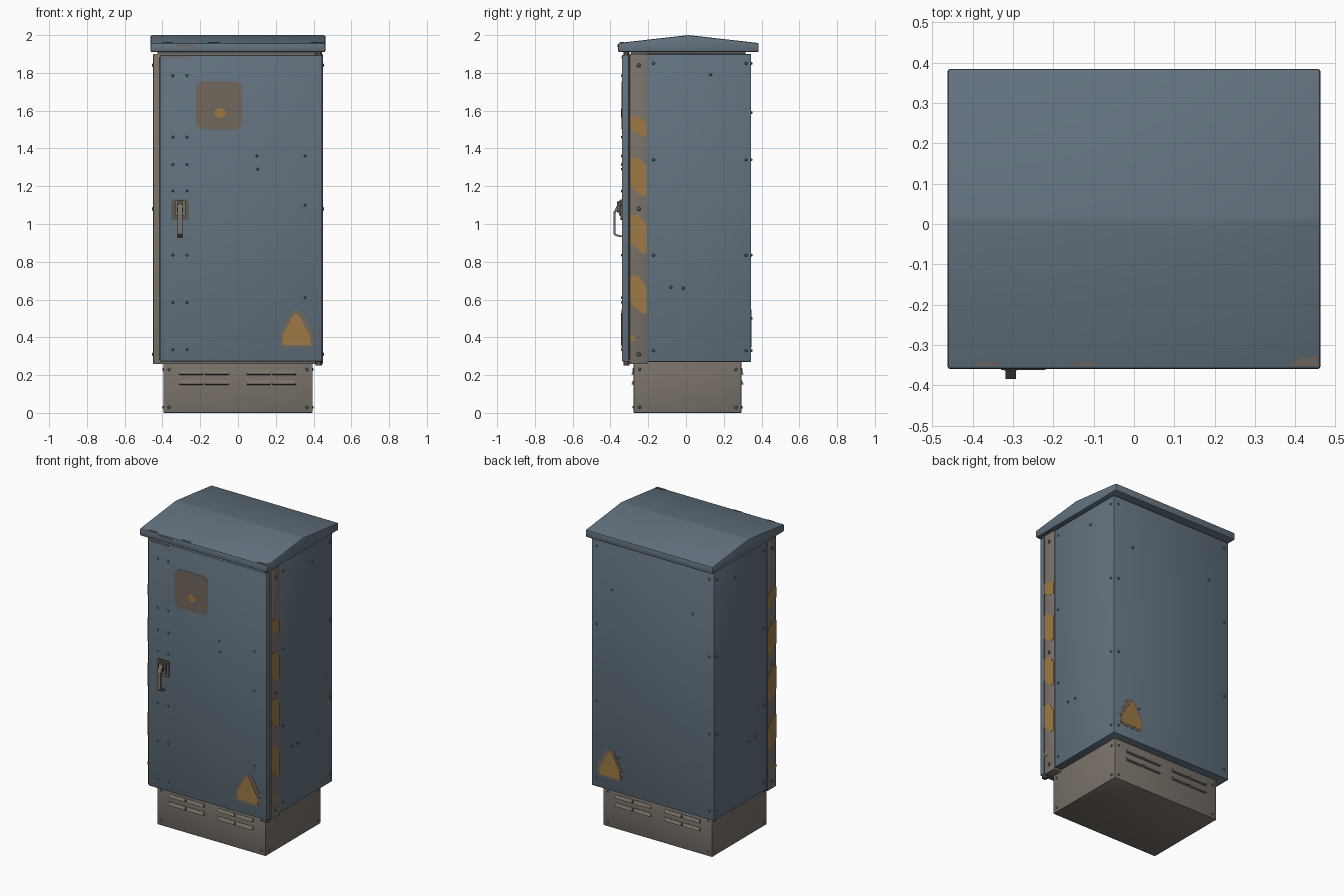
import bpy, bmesh, math
from mathutils import Matrix, Vector

if "Cube" in bpy.data.objects:
    bpy.data.objects.remove(bpy.data.objects["Cube"])


def material(name, rgb):
    m = bpy.data.materials.new(name)
    m.diffuse_color = (*rgb, 1)
    m.use_nodes = True
    m.node_tree.nodes["Principled BSDF"].inputs["Base Color"].default_value = m.diffuse_color
    return m


BLUE = material("blue grey paint", (0.125, 0.170, 0.212))
GREY = material("warm grey metal", (0.195, 0.170, 0.145))
PATCH = material("faded brown patch", (0.170, 0.135, 0.110))
ORANGE = material("faded orange", (0.340, 0.195, 0.060))
DARK = material("dark metal", (0.105, 0.095, 0.085))


def finish(name, bm, mat, smooth=True):
    bmesh.ops.recalc_face_normals(bm, faces=bm.faces)
    me = bpy.data.meshes.new(name)
    bm.to_mesh(me)
    bm.free()
    ob = bpy.data.objects.new(name, me)
    bpy.context.collection.objects.link(ob)
    me.materials.append(mat)
    if smooth:
        bpy.ops.object.select_all(action='DESELECT')
        ob.select_set(True)
        bpy.context.view_layer.objects.active = ob
        bpy.ops.object.shade_smooth_by_angle(angle=math.radians(35))
    return ob


def add_prism(bm, pts, place, w0, w1):
    """Extrude outline (u, v) from w0 to w1; place maps (u, v, w) to space."""
    lo = [bm.verts.new(place(u, v, w0)) for u, v in pts]
    hi = [bm.verts.new(place(u, v, w1)) for u, v in pts]
    bm.faces.new(lo)
    bm.faces.new(hi)
    for i in range(len(pts)):
        j = (i + 1) % len(pts)
        bm.faces.new((lo[i], lo[j], hi[j], hi[i]))


def prism(name, pts, place, w0, w1, mat, bevel=0.0):
    bm = bmesh.new()
    add_prism(bm, pts, place, w0, w1)
    if bevel:
        bmesh.ops.bevel(bm, geom=bm.edges[:], offset=bevel, segments=2,
                        profile=0.5, affect='EDGES')
    return finish(name, bm, mat, bevel > 0)


def rect(u0, u1, v0, v1, c=0.0):
    if not c:
        return [(u0, v0), (u1, v0), (u1, v1), (u0, v1)]
    return [(u0 + c, v0), (u1 - c, v0), (u1, v0 + c), (u1, v1 - c),
            (u1 - c, v1), (u0 + c, v1), (u0, v1 - c), (u0, v0 + c)]


# Placement on each side: w is the distance outwards
UP = lambda u, v, w: (u, v, w)
FRONT = lambda u, v, w: (u, -w, v)
BACK = lambda u, v, w: (u, w, v)
RIGHT = lambda u, v, w: (w, u, v)
LEFT = lambda u, v, w: (-w, u, v)
ROOF_SLOPE = lambda u, v, w: (u, v, 1.96 + 0.108 * (v + 0.36) + w)


def bolts(name, spots, place, w, mat, r=0.008, h=0.006):
    bm = bmesh.new()
    n = Vector(place(0, 0, 1)).normalized()
    rot = n.to_track_quat('Z', 'Y').to_matrix().to_4x4()
    for u, v in spots:
        bmesh.ops.create_cone(
            bm, cap_ends=True, segments=8, radius1=r, radius2=r * 0.6, depth=h,
            matrix=Matrix.Translation(place(u, v, w + h / 2)) @ rot)
    finish(name, bm, mat, False)


# Plinth, body, neck, frame and door
prism("plinth", rect(-0.395, 0.395, -0.277, 0.293), UP, 0, 0.30, GREY, 0.004)
prism("cabinet_body", rect(-0.445, 0.445, -0.207, 0.345), UP, 0.27, 1.90, BLUE, 0.005)
prism("roof_neck", rect(-0.425, 0.425, -0.29, 0.315), UP, 1.88, 1.925, DARK)
prism("door_frame", rect(-0.449, 0.449, -0.298, -0.204), UP, 0.258, 1.90, GREY, 0.003)
prism("door_seal", rect(-0.418, 0.435, 0.28, 1.885), FRONT, 0.29, 0.306, DARK)
prism("door", rect(-0.414, 0.446, 0.272, 1.895), FRONT, 0.302, 0.34, BLUE, 0.006)

# Gabled roof
prism("roof", [(-0.36, 1.91), (0.385, 1.91), (0.385, 1.958), (0.0125, 2.0), (-0.36, 1.958)],
      RIGHT, -0.463, 0.463, BLUE, 0.008)

# Door hinge pins
for tag, z0, z1 in (("lower", 0.25, 0.275), ("upper", 1.885, 1.91)):
    prism(tag + "_hinge", rect(0.41, 0.445, -0.332, -0.300, 0.009), UP, z0, z1, DARK)

# Plinth louvres on front and back
for tag, place, w in (("front", FRONT, 0.277), ("back", BACK, 0.293)):
    bm = bmesh.new()
    for x in (-0.247, -0.113, 0.110, 0.244):
        for z in (0.213, 0.16):
            across = lambda u, v, t, x=x, z=z: place(x + t, z + v, w + u)
            add_prism(bm, [(-0.002, 0.012), (0.003, 0.012), (0.012, -0.008), (-0.002, -0.012)],
                      across, -0.062, 0.062)
    finish(tag + "_louvres", bm, GREY, False)

# Handle: back plate, lock block and bent pull bar
hx = -0.306
prism("handle_plate", rect(hx - 0.045, hx + 0.045, 1.02, 1.13, 0.008), FRONT, 0.338, 0.346, DARK)
prism("handle_recess_rim", rect(hx - 0.027, hx + 0.027, 1.045, 1.125, 0.006), FRONT, 0.345, 0.354, GREY)
prism("handle_lock", rect(hx - 0.016, hx + 0.016, 1.06, 1.12, 0.006), FRONT, 0.35, 0.364, DARK)
prism("handle_pull",
      [(-0.34, 1.105), (-0.362, 1.105), (-0.385, 1.06), (-0.385, 0.947), (-0.372, 0.936),
       (-0.338, 0.929), (-0.338, 0.938), (-0.368, 0.946), (-0.374, 0.953),
       (-0.374, 1.055), (-0.355, 1.09), (-0.34, 1.09)],
      RIGHT, hx - 0.013, hx + 0.013, GREY)

# Striped edge strips on both sides of the frame
stripes = ((1.57, 1.54, 1.50, 1.465), (1.35, 1.31, 1.195, 1.15),
           (1.05, 0.995, 0.90, 0.845), (0.73, 0.66, 0.58, 0.525))
for tag, place in (("right", RIGHT), ("left", LEFT)):
    bm = bmesh.new()
    for a, b, c, d in stripes:
        add_prism(bm, [(-0.295, a), (-0.25, a - 0.003), (-0.208, b), (-0.208, d),
                       (-0.235, d + 0.003), (-0.295, c)], place, 0.447, 0.4505)
    add_prism(bm, rect(-0.295, -0.27, 0.38, 0.41, 0.006), place, 0.447, 0.4505)
    finish(tag + "_warning_stripes", bm, ORANGE, False)
    bolts(tag + "_strip_bolts", [(-0.25, z) for z in (1.84, 1.08, 0.31)], place, 0.449, GREY, 0.011)
    # Side panel and plinth bolts
    grid = [(y, z) for y in (-0.172, 0.318) for z in (1.85, 1.34, 0.835, 0.33)]
    bolts(tag + "_side_bolts", grid + [(0.13, 1.79), (-0.08, 0.665), (-0.015, 0.66)],
          place, 0.445, BLUE)
    bolts(tag + "_plinth_bolts", [(y, z) for y in (-0.245, 0.265) for z in (0.03, 0.23)],
          place, 0.395, GREY)

# Door, back and plinth bolts
bolts("door_bolts",
      [(x, z) for x in (-0.345, -0.27) for z in (1.785, 1.46, 1.315, 1.175, 0.835, 0.585, 0.335)]
      + [(0.355, 1.36), (0.355, 1.10), (0.355, 0.61), (0.10, 1.36), (0.105, 1.29)],
      FRONT, 0.34, BLUE, 0.007, 0.005)
bolts("back_bolts",
      [(x, z) for x in (-0.41, 0.41) for z in (1.85, 1.34, 0.835, 0.33)]
      + [(0.30, 1.59), (-0.29, 1.59), (0.25, 0.5)], BACK, 0.345, BLUE)
for tag, place, w in (("front", FRONT, 0.277), ("back", BACK, 0.293)):
    bolts(tag + "_plinth_bolts", [(x, z) for x in (-0.365, 0.365) for z in (0.03, 0.23)],
          place, w, GREY)

# Faded square patch with a worn spot
prism("square_patch", rect(-0.222, 0.02, 1.50, 1.755, 0.025), FRONT, 0.338, 0.3415, PATCH)
prism("worn_spot", rect(-0.125, -0.065, 1.565, 1.612, 0.016), FRONT, 0.339, 0.343, ORANGE)

# Faded triangles on door and back
outer = [(0.24, 0.345), (0.385, 0.345), (0.40, 0.37), (0.395, 0.43), (0.345, 0.53),
         (0.31, 0.547), (0.28, 0.53), (0.225, 0.42), (0.22, 0.365)]
inner = [(0.235, 0.36), (0.383, 0.36), (0.385, 0.40), (0.33, 0.505), (0.308, 0.53),
         (0.285, 0.505), (0.235, 0.41)]
for tag, place, w in (("door", FRONT, 0.34), ("back", BACK, 0.345)):
    prism(tag + "_triangle_border", outer, place, w - 0.002, w + 0.0015, PATCH)
    prism(tag + "_triangle", inner, place, w - 0.001, w + 0.003, ORANGE)

# Worn paint on the roof lip and the door top
prism("roof_lip_wear", [(-0.33, 1.95), (-0.30, 1.938), (-0.24, 1.94), (-0.22, 1.95)],
      FRONT, 0.358, 0.362, PATCH)
prism("door_top_wear", [(-0.40, 1.888), (-0.39, 1.88), (-0.27, 1.878), (-0.26, 1.888)],
      FRONT, 0.338, 0.3415, PATCH)
for tag, x0, x1, d in (("left", -0.40, -0.345, 0.01), ("middle", -0.16, -0.10, 0.008),
                       ("right", 0.385, 0.455, 0.025)):
    prism("roof_wear_" + tag, [(x0, -0.352), (x1, -0.352), (x1, -0.352 + d), (x0 + 0.025, -0.350 + d * 0.6)],
          ROOF_SLOPE, -0.003, 0.001, PATCH)
